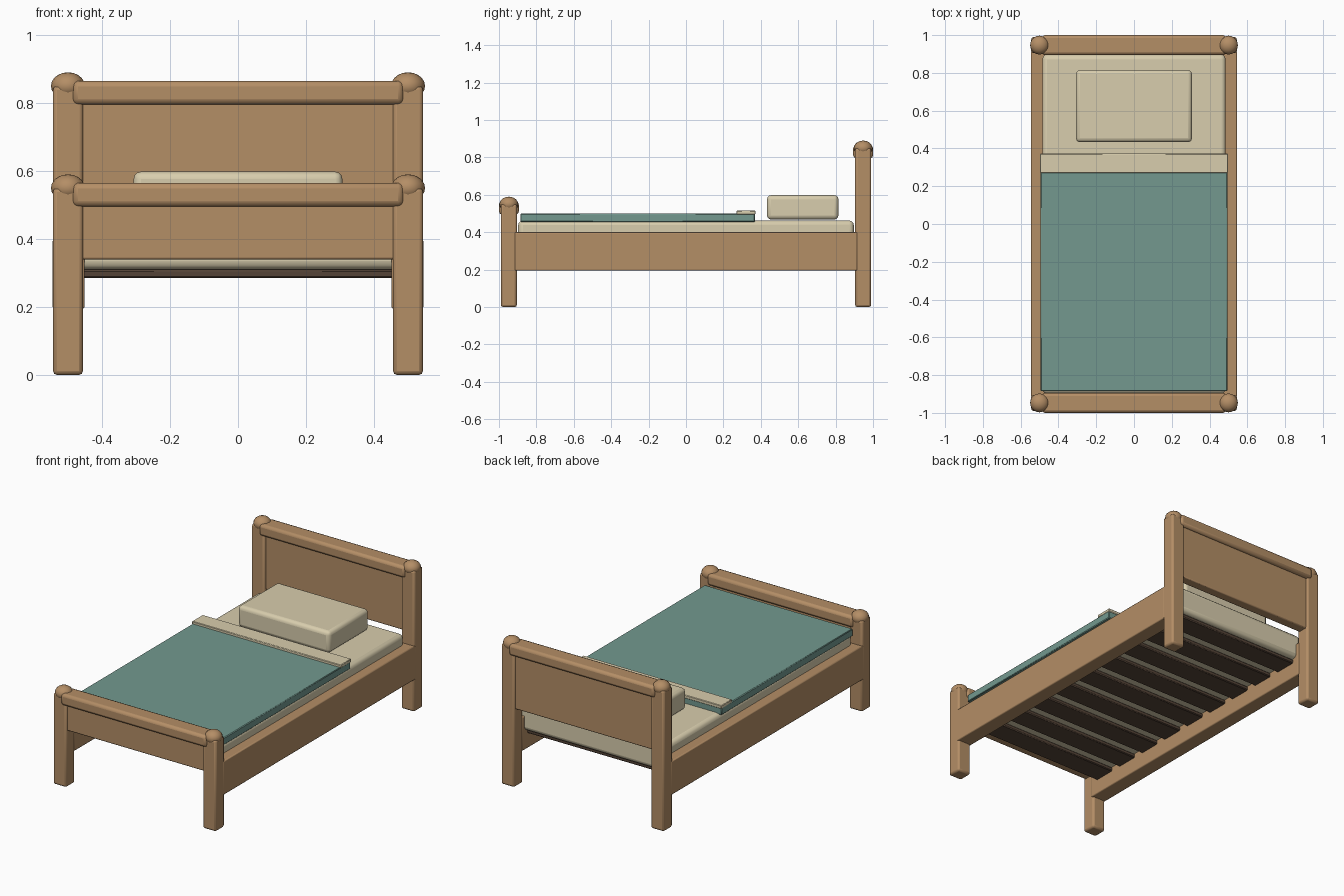
import bpy
import math

cube = bpy.data.objects.get("Cube")
if cube:
    bpy.data.objects.remove(cube, do_unlink=True)


def material(name, rgb):
    """Flat material from 0-255 sRGB values."""
    linear = [((c / 255 + 0.055) / 1.055) ** 2.4 for c in rgb] + [1]
    m = bpy.data.materials.new(name)
    m.use_nodes = True
    m.diffuse_color = linear
    m.node_tree.nodes["Principled BSDF"].inputs["Base Color"].default_value = linear
    return m


wood = material("warm wood", (180, 142, 102))
dark_wood = material("dark slat wood", (85, 68, 55))
linen = material("cream linen", (216, 205, 173))
teal = material("teal blanket", (115, 153, 143))


def finish(obj, name, mat):
    obj.name = name
    obj.data.name = name
    obj.data.materials.append(mat)
    bpy.ops.object.shade_smooth_by_angle(angle=math.radians(35))


def box(name, mat, x, y, z, bevel=0.01, segments=2):
    """Bevelled box spanning the given (min, max) ranges."""
    ranges = (x, y, z)
    bpy.ops.mesh.primitive_cube_add(size=1, location=[(a + b) / 2 for a, b in ranges])
    obj = bpy.context.object
    obj.scale = [b - a for a, b in ranges]
    bpy.ops.object.transform_apply(location=False, rotation=False, scale=True)
    mod = obj.modifiers.new("soft edges", "BEVEL")
    mod.width = bevel
    mod.segments = segments
    finish(obj, name, mat)


def knob(name, location):
    bpy.ops.mesh.primitive_uv_sphere_add(segments=16, ring_count=10, radius=0.05, location=location)
    bpy.context.object.scale.z = 0.8
    bpy.ops.object.transform_apply(location=False, rotation=False, scale=True)
    finish(bpy.context.object, name, wood)


def span(centre, half):
    return (centre - half, centre + half)


# End boards: posts, knobs, panel and cap rail
post_x, post_y = 0.5, 0.947
for label, side, top, panel_bottom in (("foot", -1, 0.55, 0.34), ("head", 1, 0.85, 0.47)):
    y = side * post_y
    for hand, sx in (("left", 1), ("right", -1)):
        box(f"{label}_post_{hand}", wood, span(sx * post_x, 0.044), span(y, 0.043), (0, top), 0.012)
        knob(f"{label}_knob_{hand}", (sx * post_x, y, top))
    box(f"{label}board_panel", wood, span(0, 0.48), span(y, 0.03), (panel_bottom, top - 0.03), 0.006)
    box(f"{label}board_cap", wood, span(0, 0.487), span(y, 0.053), (top - 0.055, top + 0.015), 0.016)

# Side rails
for hand, sx in (("left", 1), ("right", -1)):
    box(f"side_rail_{hand}", wood, span(sx * 0.498, 0.047), span(0, 0.917), (0.195, 0.4), 0.006)

# Slats under the mattress
for i in range(9):
    box(f"slat_{i + 1}", dark_wood, span(0, 0.46), span(-0.8 + i * 0.2, 0.068), (0.285, 0.31), 0.005, 1)

# Bedding
box("mattress", linen, span(0, 0.485), span(0, 0.897), (0.31, 0.463), 0.025, 3)
box("blanket", teal, span(0, 0.495), (-0.885, 0.368), (0.455, 0.5), 0.004, 1)
box("blanket_fold", linen, span(0, 0.497), (0.27, 0.372), (0.495, 0.515), 0.003, 1)
box("pillow", linen, span(0, 0.307), (0.433, 0.815), (0.468, 0.598), 0.022, 3)
